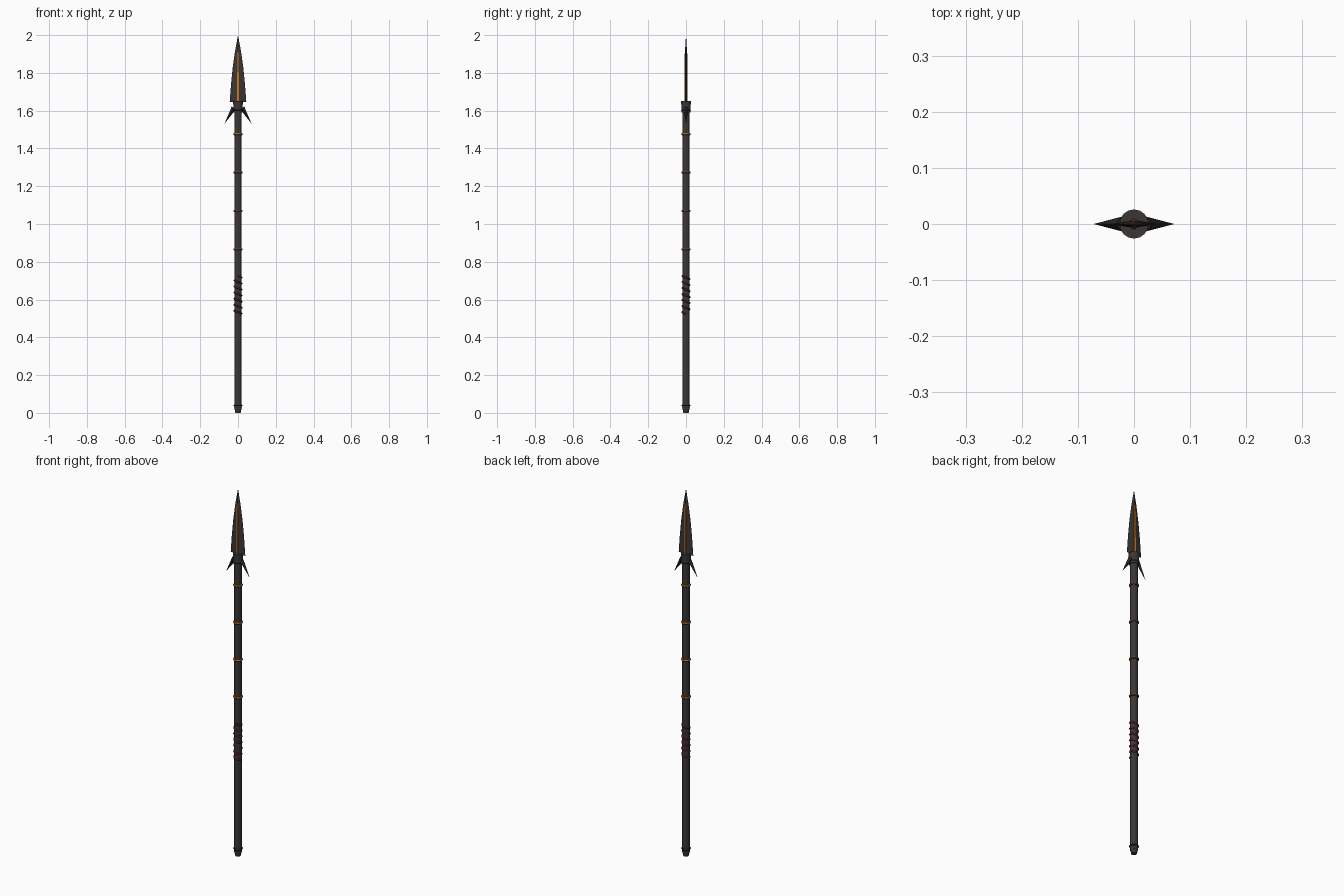
import bpy, bmesh, math
from mathutils import Vector

if "Cube" in bpy.data.objects:
    bpy.data.objects.remove(bpy.data.objects["Cube"])


def mat(name, rgb):
    m = bpy.data.materials.new(name)
    m.diffuse_color = (*rgb, 1)
    m.use_nodes = True
    m.node_tree.nodes["Principled BSDF"].inputs["Base Color"].default_value = m.diffuse_color
    return m


WOOD = mat("charcoal_shaft", (0.042, 0.038, 0.038))
IRON = mat("dark_iron", (0.045, 0.037, 0.034))
BLACK = mat("black_metal", (0.022, 0.020, 0.020))
EMBER = mat("ember_orange", (0.70, 0.20, 0.01))
WRAP = mat("maroon_wrap", (0.10, 0.015, 0.025))


def finish(name, bm, m):
    bmesh.ops.recalc_face_normals(bm, faces=bm.faces)
    me = bpy.data.meshes.new(name)
    bm.to_mesh(me)
    bm.free()
    me.materials.append(m)
    ob = bpy.data.objects.new(name, me)
    bpy.context.collection.objects.link(ob)
    return ob


def lathe(name, profile, m, sides=12):
    """Capped solid of revolution from (radius, z) points."""
    bm = bmesh.new()
    rings = [[bm.verts.new((r * math.cos(2 * math.pi * i / sides),
                            r * math.sin(2 * math.pi * i / sides), z))
              for i in range(sides)] for r, z in profile]
    for a, b in zip(rings, rings[1:]):
        for i in range(sides):
            j = (i + 1) % sides
            bm.faces.new((a[i], a[j], b[j], b[i]))
    bm.faces.new(rings[0])
    bm.faces.new(rings[-1])
    return finish(name, bm, m)


def torus(name, z, big, small, m):
    bpy.ops.mesh.primitive_torus_add(location=(0, 0, z), major_radius=big, minor_radius=small,
                                     major_segments=16, minor_segments=6)
    ob = bpy.context.object
    ob.name = name
    ob.data.materials.append(m)


def blade_solid(name, outline, m, boxy=False):
    """Pointed solid, diamond or box section, from (half width, half thickness, z) and a tip."""
    bm = bmesh.new()
    corners = ((1, 1), (-1, 1), (-1, -1), (1, -1)) if boxy else ((1, 0), (0, 1), (-1, 0), (0, -1))
    rings = [[bm.verts.new((w * cx, t * cy, z)) for cx, cy in corners]
             for w, t, z in outline[:-1]]
    for a, b in zip(rings, rings[1:]):
        for i in range(4):
            bm.faces.new((a[i], a[(i + 1) % 4], b[(i + 1) % 4], b[i]))
    tip = bm.verts.new((0, 0, outline[-1][2]))
    for i in range(4):
        bm.faces.new((rings[-1][i], rings[-1][(i + 1) % 4], tip))
    bm.faces.new(rings[0])
    return finish(name, bm, m)


# shaft and butt cap
lathe("shaft", [(0.019, 0.02), (0.019, 1.62)], WOOD)
lathe("butt_cap", [(0.014, 0), (0.021, 0.035)], IRON)
torus("butt_ring", 0.04, 0.019, 0.005, BLACK)

# rings along the shaft, each with a glowing inlay
for k in range(4):
    z = 0.865 + 0.203 * k
    torus("shaft_ring", z, 0.019, 0.005, BLACK)
    torus("ring_inlay", z + 0.003, 0.0205, 0.004, EMBER)

# spiral grip wrap
curve = bpy.data.curves.new("grip_wrap", 'CURVE')
curve.dimensions = '3D'
curve.bevel_depth = 0.005
curve.bevel_resolution = 1
curve.use_fill_caps = True
sp = curve.splines.new('POLY')
turns, n = 6.25, 100
sp.points.add(n)
for i, p in enumerate(sp.points):
    a = -2 * math.pi * turns * i / n
    p.co = (0.019 * math.cos(a), 0.019 * math.sin(a), 0.525 + 0.2 * i / n, 1)
curve.materials.append(WRAP)
bpy.context.collection.objects.link(bpy.data.objects.new("grip_wrap", curve))

# head collar
lathe("head_collar", [(0.023, 1.59), (0.026, 1.65)], IRON, 16)
torus("collar_ring", 1.603, 0.021, 0.005, BLACK)

# blade with ember line on both faces
blade_solid("blade", [(0.044, 0.007, 1.645), (0.037, 0.007, 1.74), (0.028, 0.006, 1.83),
                      (0.015, 0.005, 1.92), (0, 0, 2.0)], IRON)
blade_solid("blade_inlay", [(0.004, 0.0085, 1.65), (0.004, 0.008, 1.80),
                            (0.003, 0.007, 1.90), (0, 0, 1.925)], EMBER, True)

# back-swept barbs
for s in (-1, 1):
    a, b = Vector((s * 0.022, 0, 1.615)), Vector((s * 0.072, 0, 1.53))
    bpy.ops.mesh.primitive_cone_add(vertices=4, radius1=0.013, radius2=0, depth=(b - a).length,
                                    location=(a + b) / 2)
    ob = bpy.context.object
    ob.rotation_euler = (b - a).to_track_quat('Z', 'Y').to_euler()
    ob.name = "barb"
    ob.data.materials.append(BLACK)
